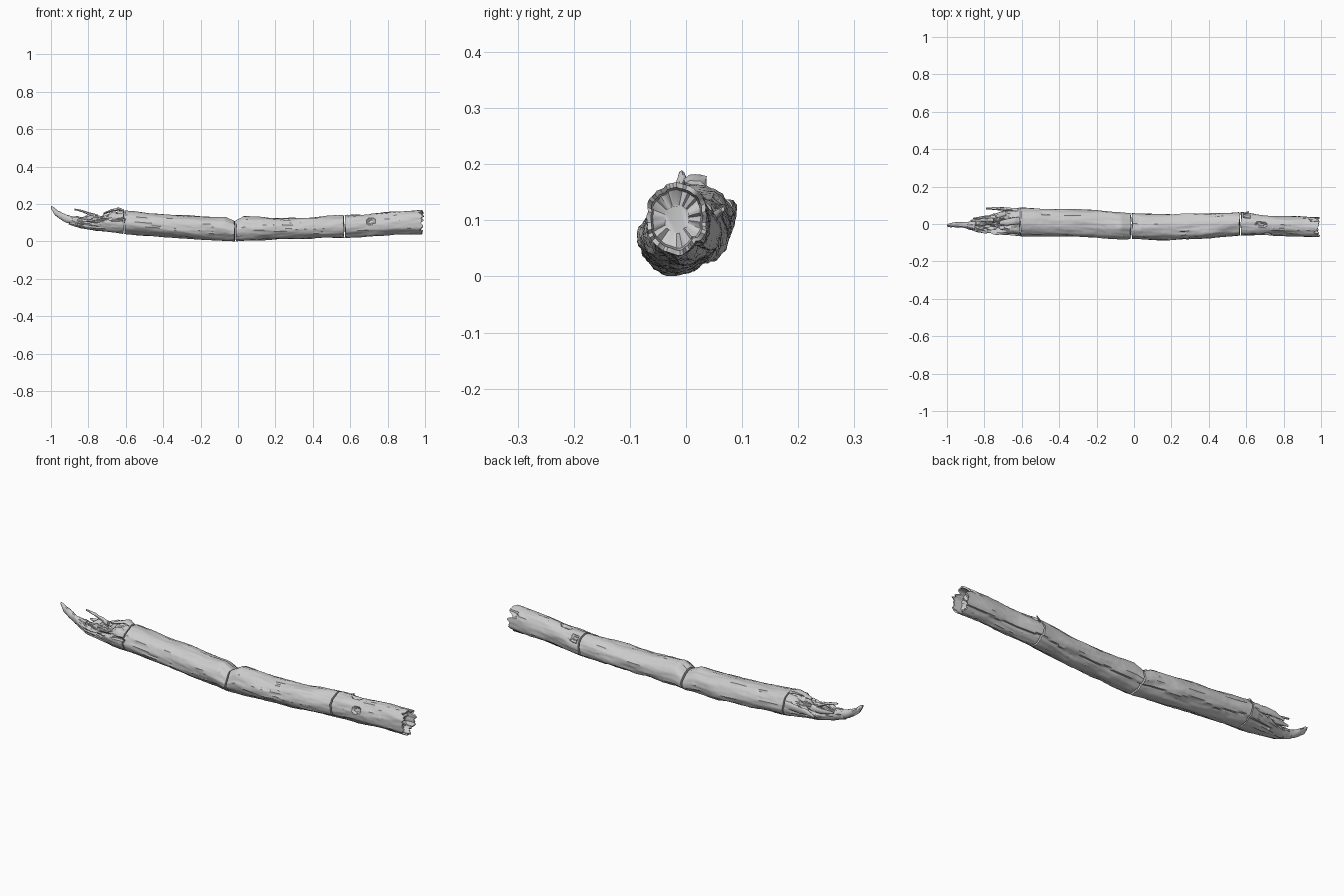
import bpy, bmesh, math
from mathutils import Vector, noise

if "Cube" in bpy.data.objects:
    bpy.data.objects.remove(bpy.data.objects["Cube"])

mat = bpy.data.materials.new("weathered grey wood")
GREY = (0.6, 0.6, 0.6, 1)
mat.use_nodes = True
mat.diffuse_color = GREY
mat.node_tree.nodes["Principled BSDF"].inputs["Base Color"].default_value = GREY

SIDES = 56
# Trunk outline: x, bottom, top, front, back
OUTLINE = [
    (-0.90, .092, .135, -.020, .010), (-0.84, .072, .130, -.042, .022),
    (-0.75, .055, .140, -.052, .055), (-0.61, .040, .165, -.066, .087),
    (-0.40, .024, .147, -.066, .080), (-0.20, .010, .135, -.074, .074),
    (-0.07, .004, .130, -.079, .060), (-0.02, .002, .106, -.080, .055),
    (0.03, .004, .136, -.081, .053), (0.20, .010, .124, -.086, .053),
    (0.40, .017, .130, -.076, .057), (0.57, .022, .140, -.061, .062),
    (0.70, .029, .147, -.060, .046), (0.85, .036, .160, -.066, .042),
    (1.00, .040, .167, -.074, .038)]
# Knot holes: x, angle in degrees, half length, half angle, depth
KNOTS = [(.71, 160, .020, 15, .012), (.68, 85, .026, 14, .012),
         (.60, 45, .018, 12, .010), (.95, 40, .012, 14, .010),
         (-.64, 166, .035, 7, .012), (-.47, 50, .030, 6, .005)]


def outline(x):
    for a, b in zip(OUTLINE, OUTLINE[1:]):
        if x <= b[0]:
            break
    t = max(0, min(1, (x - a[0]) / (b[0] - a[0])))
    return [p + (q - p) * t for p, q in zip(a[1:], b[1:])]


def bark(x, a):
    """Long grain, lumps, knots and the wavy split along the lower back."""
    c, s = math.cos(a), math.sin(a)
    d = .005 * noise.noise((x * 7, c * 1.5, s * 1.5))
    d += .004 * noise.noise((x * 9, c * 6, s * 6))
    d += .0015 * noise.noise((x * 40, c * 9, s * 9))
    deg = math.degrees(a)
    for kx, ka, length, width, depth in KNOTS:
        if ((x - kx) / length) ** 2 + ((deg - ka) / width) ** 2 < 1:
            d -= depth
    split = 318 + 14 * noise.noise((x * 8, 5, 2))
    below = split - deg
    if 0 < below < 45 and x > -.75:
        d -= .008 * (1 - below / 45)
    # Torn wood near the broken end
    torn = max(0, 1 - abs(x + .75) / .15) * max(0, s + .25)
    d += torn * (.035 * noise.noise((x * 28, c * 5, s * 5)) - .008)
    return d


def trunk_ring(x, x_shift=None, scale=1.0):
    bottom, top, front, back = outline(x)
    yc, zc = (front + back) / 2, (bottom + top) / 2
    hy, hz = (back - front) / 2, (top - bottom) / 2
    ring = []
    for i in range(SIDES):
        a = 2 * math.pi * i / SIDES
        d = bark(x, a)
        shift = x_shift(a) if x_shift else 0
        ring.append(Vector((x + shift, yc + (hy + d) * scale * math.cos(a),
                            max(0, zc + (hz + d) * scale * math.sin(a)))))
    return ring


def loft(name, rings):
    bm = bmesh.new()
    rows = [[bm.verts.new(p) for p in ring] for ring in rings]
    n = len(rows[0])
    for r, s in zip(rows, rows[1:]):
        for i in range(n):
            j = (i + 1) % n
            bm.faces.new((r[i], r[j], s[j], s[i]))
    bm.faces.new(rows[0])
    bm.faces.new(rows[-1])
    bmesh.ops.recalc_face_normals(bm, faces=bm.faces)
    mesh = bpy.data.meshes.new(name)
    bm.to_mesh(mesh)
    bm.free()
    mesh.materials.append(mat)
    ob = bpy.data.objects.new(name, mesh)
    bpy.context.collection.objects.link(ob)
    bpy.ops.object.select_all(action="DESELECT")
    ob.select_set(True)
    bpy.context.view_layer.objects.active = ob
    bpy.ops.object.shade_smooth_by_angle(angle=math.radians(40))
    return ob


def crack(k):
    """Uneven saw line shared by the two faces of a crack."""
    return lambda a: .008 * noise.noise((k, 1.6 * math.cos(a), 1.6 * math.sin(a)))


def trunk_section(name, x0, x1, k0, k1, tail=()):
    steps = int((x1 - x0) / .008)
    rings = []
    for i in range(steps + 1):
        t = i / steps
        w0, w1 = max(0, 1 - t * 6), max(0, 1 - (1 - t) * 6)
        rings.append(trunk_ring(
            x0 + (x1 - x0) * t,
            lambda a: w0 * crack(k0)(a) + w1 * crack(k1)(a)))
    return loft(name, rings + list(tail))


# Four trunk lengths parted by narrow cracks
trunk_section("broken_length", -.90, -.613, 9, 3)
trunk_section("left_length", -.607, -.019, 3, 4)
trunk_section("middle_length", -.011, .565, 4, 5)


# Splintered rim around a hollowed end
def rim(a):
    c, s = math.cos(a), math.sin(a)
    return .008 + .022 * noise.noise((2, 3 * c, 3 * s)) + .02 * noise.noise((7, 9 * c, 9 * s))


def hollow(depth):
    return lambda a: -depth + .015 * noise.noise((depth * 50, 4 * math.cos(a), 4 * math.sin(a)))


trunk_section("right_length", .573, .955, 5, 8, [
    trunk_ring(.972, rim), trunk_ring(.972, rim, .86),
    trunk_ring(.972, hollow(.03), .80), trunk_ring(.972, hollow(.04), .4)])


def splinter(name, path):
    """Rough tapered sliver; path rows are x, y, z, half width, half height."""
    rings = []
    for p, q in zip(path, path[1:] + path[-1:]):
        for t in (0, .33, .67) if q != p else (0,):
            x, y, z, w, h = (u + (v - u) * t for u, v in zip(p, q))
            ring = []
            for i in range(12):
                a = math.tau * i / 12
                c, s = math.cos(a), math.sin(a)
                r = 1 + .45 * noise.noise((x * 45, c * 2, s * 2))
                ring.append(Vector((x, y + w * r * c, z + h * r * s)))
            rings.append(ring)
    return loft(name, rings)


# Long tongue of wood at the broken end
splinter("end_tongue", [
    (-1, -.008, .183, .005, .006), (-.98, -.006, .160, .012, .018),
    (-.94, -.004, .132, .014, .020), (-.90, -.006, .115, .016, .022),
    (-.85, -.010, .103, .028, .028)])
# Loose slivers standing off the torn wood
splinter("back_sliver", [
    (-.79, .084, .105, .005, .006), (-.74, .082, .118, .008, .014),
    (-.69, .080, .118, .009, .018), (-.62, .074, .120, .010, .018)])
splinter("inner_sliver", [
    (-.86, .030, .125, .003, .005), (-.80, .034, .120, .010, .014),
    (-.74, .036, .122, .012, .016)])
splinter("raised_sliver", [
    (-.875, .018, .172, .004, .004), (-.83, .020, .162, .008, .006),
    (-.79, .022, .146, .010, .008), (-.75, .020, .135, .012, .010)])
splinter("top_flake", [
    (-.72, .005, .150, .008, .004), (-.68, .010, .164, .018, .007),
    (-.64, .016, .174, .020, .008), (-.61, .018, .162, .018, .010)])
# Twig stub beside the right-hand crack
splinter("twig_stub", [
    (.585, .052, .110, .005, .008), (.600, .060, .116, .005, .006),
    (.615, .066, .120, .003, .004)])
